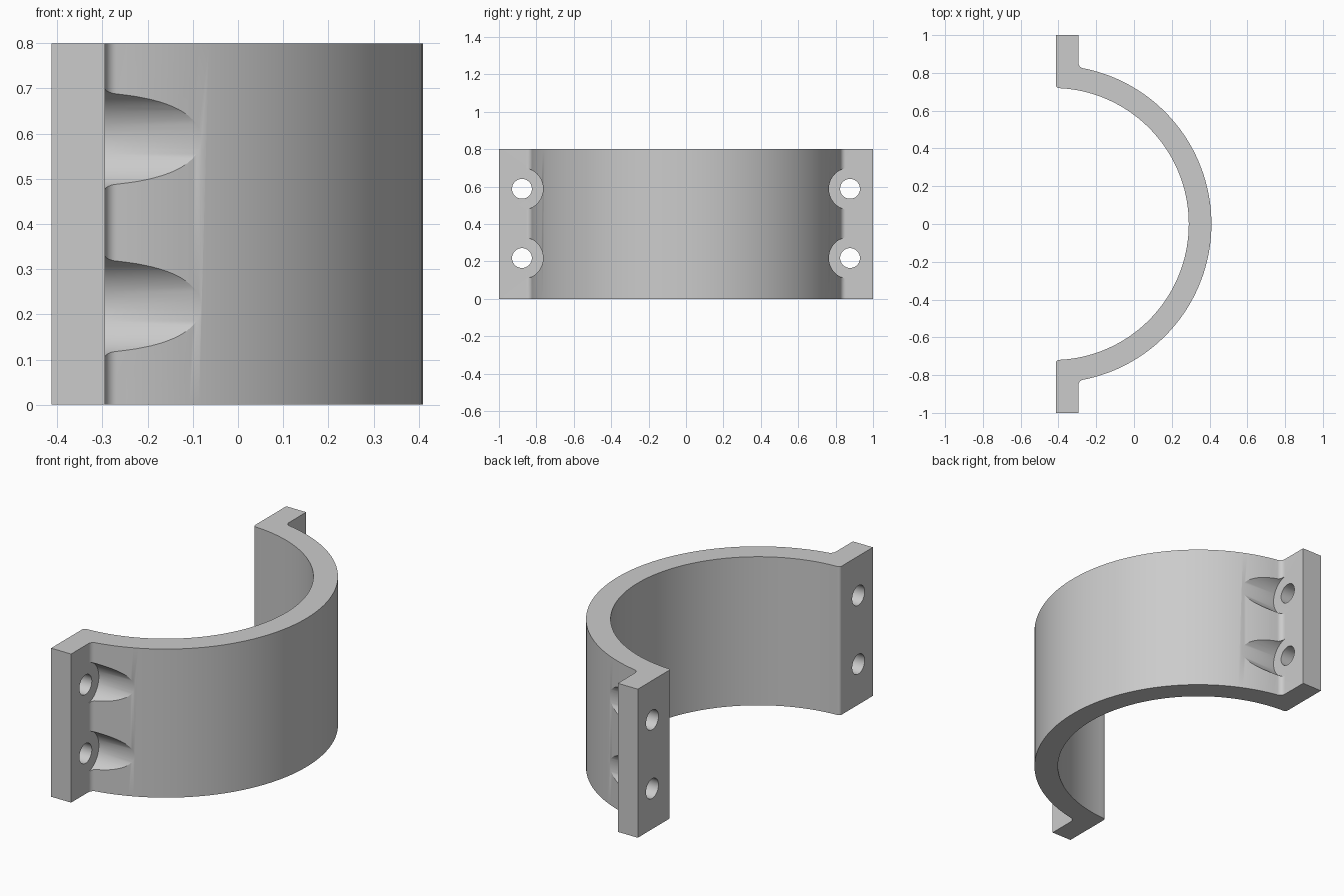
import bpy, bmesh
from math import sqrt, atan2, sin, cos, pi
from mathutils import Matrix

cube = bpy.data.objects.get("Cube")
if cube:
    bpy.data.objects.remove(cube, do_unlink=True)

HEIGHT = 0.8
CX, R_IN, R_OUT = -0.43, 0.72, 0.84      # arc centre and radii
BACK, FACE, END = -0.413, -0.294, 1.0    # flange planes
HOLE_Y, HOLE_Z = 0.877, (0.218, 0.588)

grey = bpy.data.materials.new("plain grey")
grey.use_nodes = True
grey.diffuse_color = (0.6, 0.6, 0.6, 1)
grey.node_tree.nodes["Principled BSDF"].inputs["Base Color"].default_value = grey.diffuse_color


def arc(cx, cy, r, a0, a1, n):
    return [(cx + r * cos(a0 + (a1 - a0) * i / n), cy + r * sin(a0 + (a1 - a0) * i / n))
            for i in range(n + 1)]


def fillet(plane, radius, r):
    """Centre of a fillet between a flange plane and an arc, and its angle on the arc."""
    x = plane + r
    y = sqrt((radius + r) ** 2 - (x - CX) ** 2)
    return x, y, atan2(y, x - CX)


def make_object(name, bm):
    bmesh.ops.recalc_face_normals(bm, faces=bm.faces)
    mesh = bpy.data.meshes.new(name)
    bm.to_mesh(mesh)
    bm.free()
    mesh.materials.append(grey)
    obj = bpy.data.objects.new(name, mesh)
    bpy.context.collection.objects.link(obj)
    return obj


# Half-ring with flanges, as one extruded profile
RO, RI = 0.03, 0.016
ox, oy, oa = fillet(FACE, R_OUT, RO)
ix, iy, ia = fillet(BACK, R_IN, RI)
outline = [(BACK, -END), (FACE, -END)]
outline += arc(ox, -oy, RO, pi, pi - oa, 8)
outline += arc(CX, 0, R_OUT, -oa, oa, 96)[1:-1]
outline += arc(ox, oy, RO, pi + oa, pi, 8)
outline += [(FACE, END), (BACK, END)]
outline += arc(ix, iy, RI, pi, pi + ia, 8)
outline += arc(CX, 0, R_IN, ia, -ia, 96)[1:-1]
outline += arc(ix, -iy, RI, pi - ia, pi, 8)

bm = bmesh.new()
base = bm.faces.new([bm.verts.new((x, y, 0)) for x, y in outline])
top = bmesh.ops.extrude_face_region(bm, geom=[base])["geom"]
bmesh.ops.translate(bm, vec=(0, 0, HEIGHT),
                    verts=[v for v in top if isinstance(v, bmesh.types.BMVert)])
clamp = make_object("half_ring_clamp", bm)


def cutter(name, radius, x0, x1):
    """Four cylinders along x, one at each bolt position."""
    bm = bmesh.new()
    for y in (-HOLE_Y, HOLE_Y):
        for z in HOLE_Z:
            place = Matrix.Translation(((x0 + x1) / 2, y, z)) @ Matrix.Rotation(pi / 2, 4, 'Y')
            bmesh.ops.create_cone(bm, cap_ends=True, segments=64, radius1=radius,
                                  radius2=radius, depth=x1 - x0, matrix=place)
    obj = make_object(name, bm)
    obj.hide_render = True
    return obj


# Bolt holes and the bolt-head clearances cut into the ring
bpy.ops.object.select_all(action='DESELECT')
clamp.select_set(True)
bpy.context.view_layer.objects.active = clamp
for tool in (cutter("bolt_clearance", 0.113, FACE, 0.3),
             cutter("bolt_hole", 0.053, -0.6, 0.1)):
    mod = clamp.modifiers.new(tool.name, 'BOOLEAN')
    mod.operation, mod.solver, mod.object = 'DIFFERENCE', 'EXACT', tool
    bpy.ops.object.modifier_apply(modifier=mod.name)
    bpy.data.objects.remove(tool, do_unlink=True)

bpy.ops.object.shade_smooth_by_angle(angle=pi / 6)
